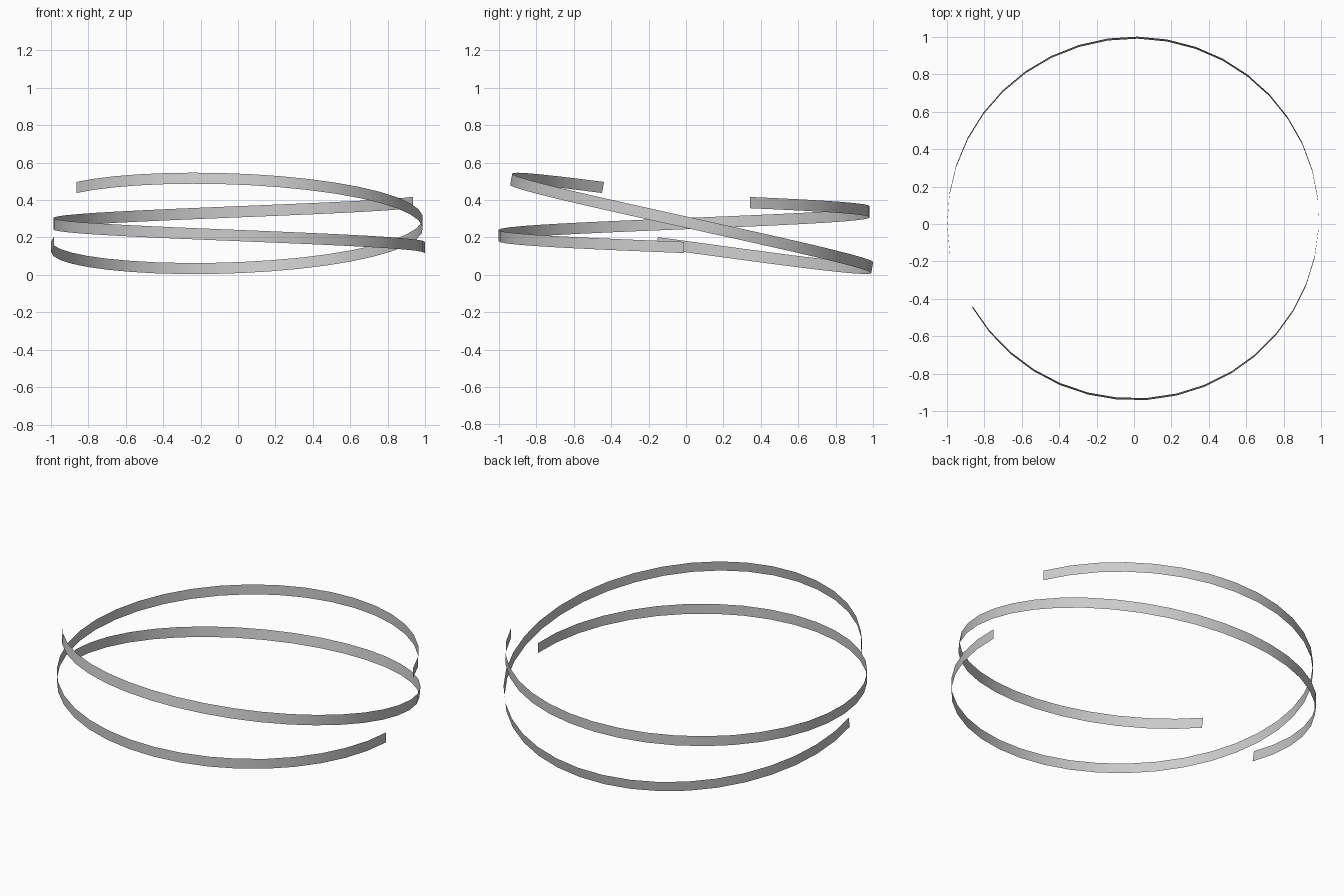
import bpy
import math

if "Cube" in bpy.data.objects:
    bpy.data.objects.remove(bpy.data.objects["Cube"])

RADIUS = 0.993
RISE = 0.24       # climb of one ribbon from end to end
WIDTH = 0.06      # ribbon height
SWEEP = math.radians(339.3)
STEPS = 37


def helix_ribbon(name, location, tilt, start):
    """Open, paper-thin ribbon climbing clockwise from the start angle (degrees)."""
    verts, faces = [], []
    for i in range(STEPS + 1):
        t = i / STEPS
        a = math.radians(start) - SWEEP * t
        z = RISE * (t - 0.5)
        x, y = RADIUS * math.cos(a), RADIUS * math.sin(a)
        verts += [(x, y, z - WIDTH / 2), (x, y, z + WIDTH / 2)]
    for i in range(STEPS):
        k = 2 * i
        faces.append((k, k + 1, k + 3, k + 2))
    mesh = bpy.data.meshes.new(name)
    mesh.from_pydata(verts, [], faces)
    mesh.shade_smooth()
    obj = bpy.data.objects.new(name, mesh)
    obj.location = location
    obj.rotation_euler = (math.radians(tilt), 0, 0)
    bpy.context.collection.objects.link(obj)
    return obj


# Upright spiral ribbon
helix_ribbon("level_ribbon", (0.005, -0.01, 0.266), 0, 0)
# Same ribbon, leaning down towards the back
helix_ribbon("tilted_ribbon", (-0.005, 0.027, 0.261), -10.1, 189.5)
